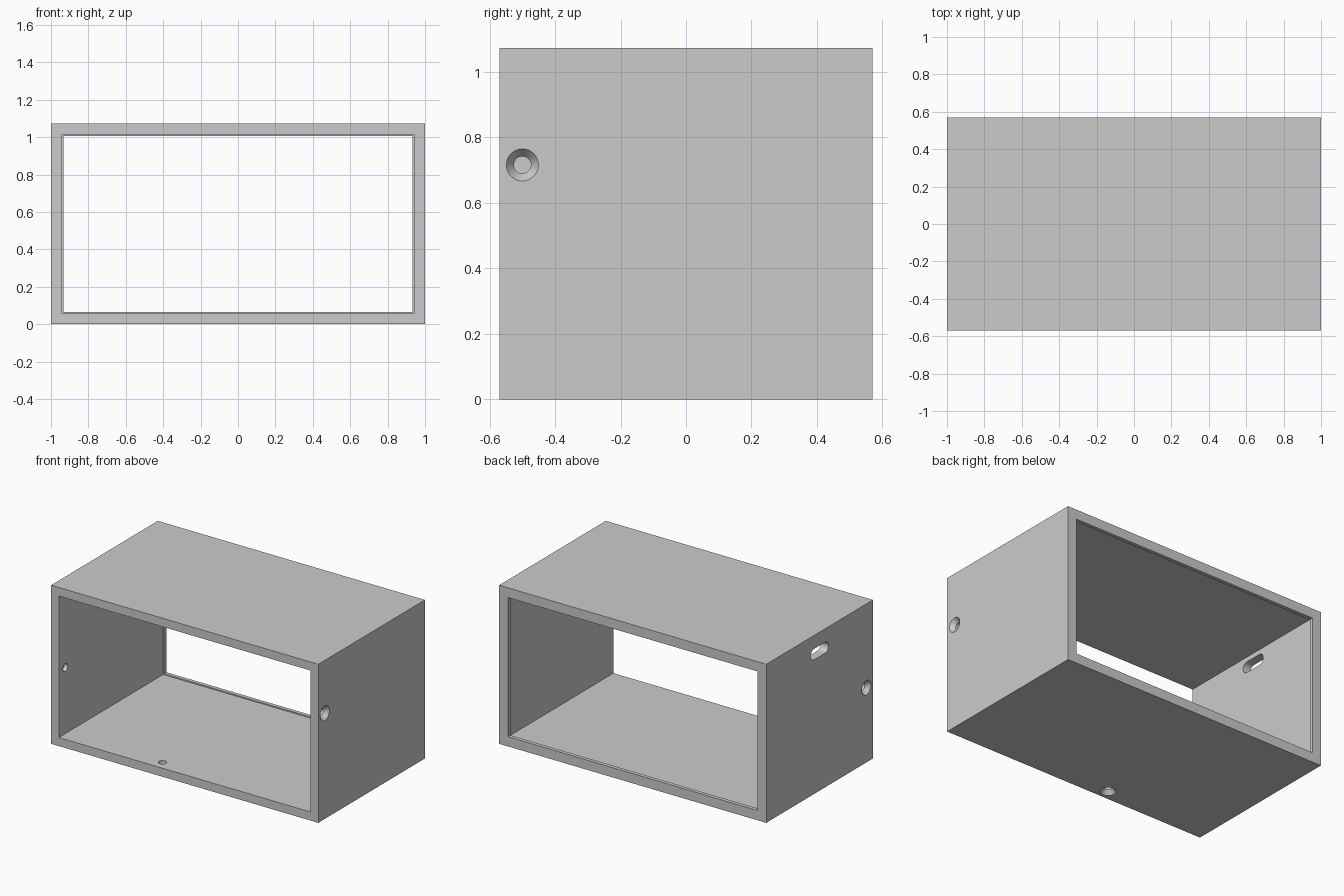
import bpy
import bmesh
import math
from mathutils import Matrix, Vector

cube = bpy.data.objects.get("Cube")
if cube:
    bpy.data.objects.remove(cube, do_unlink=True)

W, D, H = 2.0, 1.14, 1.073      # outer size
WALL, RIM = 0.058, 0.066        # wall thickness, thicker at the rear rim
RIM_DEPTH = 0.025
HOLE_Y = -0.5

grey = bpy.data.materials.new("plain grey")
grey.use_nodes = True
colour = (0.6, 0.6, 0.6, 1)
grey.diffuse_color = colour
grey.node_tree.nodes["Principled BSDF"].inputs["Base Color"].default_value = colour


def make_object(name, bm):
    mesh = bpy.data.meshes.new(name)
    bmesh.ops.recalc_face_normals(bm, faces=bm.faces)
    bm.to_mesh(mesh)
    bm.free()
    mesh.materials.append(grey)
    obj = bpy.data.objects.new(name, mesh)
    bpy.context.collection.objects.link(obj)
    return obj


def box(name, size, centre):
    bm = bmesh.new()
    bmesh.ops.create_cube(bm, size=1, matrix=Matrix.LocRotScale(centre, None, size))
    return make_object(name, bm)


def cone(name, r_start, r_end, start, end):
    """Round cutter running from one point to another."""
    start, end = Vector(start), Vector(end)
    axis = end - start
    rot = axis.to_track_quat("Z", "Y")
    bm = bmesh.new()
    bmesh.ops.create_cone(bm, cap_ends=True, segments=48, radius1=r_start, radius2=r_end,
                          depth=axis.length,
                          matrix=Matrix.LocRotScale((start + end) / 2, rot, None))
    return make_object(name, bm)


def cut(target, cutter):
    mod = target.modifiers.new("cut", "BOOLEAN")
    mod.operation = "DIFFERENCE"
    mod.solver = "EXACT"
    mod.object = cutter
    cutter.hide_render = True
    bpy.context.view_layer.objects.active = target
    bpy.ops.object.modifier_apply(modifier=mod.name)
    bpy.data.objects.remove(cutter, do_unlink=True)


def screw_hole(target, point, inward):
    """Countersunk hole through one wall, starting at its outer surface."""
    p, n = Vector(point), Vector(inward)
    r_shaft, r_head, sink, over = 0.026, 0.049, 0.03, 0.01
    r_over = r_head + (r_head - r_shaft) * over / sink
    cut(target, cone("countersink_cutter", r_over, r_shaft, p - n * over, p + n * sink))
    cut(target, cone("shaft_cutter", r_shaft, r_shaft, p + n * sink * 0.9, p + n * 0.1))


# Open-ended case with a slim rim around the rear opening
case = box("open_case", (W, D, H), (0, 0, H / 2))
cut(case, box("interior_cutter", (W - 2 * WALL, D, H - 2 * WALL), (0, -RIM_DEPTH, H / 2)))
cut(case, box("rear_cutter", (W - 2 * RIM, D, H - 2 * RIM), (0, D / 4, H / 2)))

# Screw holes near the front edge
screw_hole(case, (W / 2, HOLE_Y, 0.716), (-1, 0, 0))
screw_hole(case, (-W / 2, HOLE_Y, 0.505), (1, 0, 0))
screw_hole(case, (-0.215, HOLE_Y, 0), (0, 0, 1))

# Rounded cable slot high on one side
slot_r, slot_half = 0.037, 0.058
bm = bmesh.new()
ring = []
for i in range(48):
    a = 2 * math.pi * (i + 0.5) / 48
    y = slot_r * math.cos(a) + math.copysign(slot_half, math.cos(a))
    ring.append(bm.verts.new((-W / 2 - 0.05, y, 0.945 + slot_r * math.sin(a))))
face = bm.faces.new(ring)
ext = bmesh.ops.extrude_face_region(bm, geom=[face], use_keep_orig=True)
moved = [g for g in ext["geom"] if isinstance(g, bmesh.types.BMVert)]
bmesh.ops.translate(bm, verts=moved, vec=(0.15, 0, 0))
cut(case, make_object("slot_cutter", bm))

# Smooth hole walls, sharp case edges
bpy.ops.object.select_all(action="DESELECT")
case.select_set(True)
bpy.context.view_layer.objects.active = case
bpy.ops.object.shade_smooth_by_angle(angle=math.radians(25))
